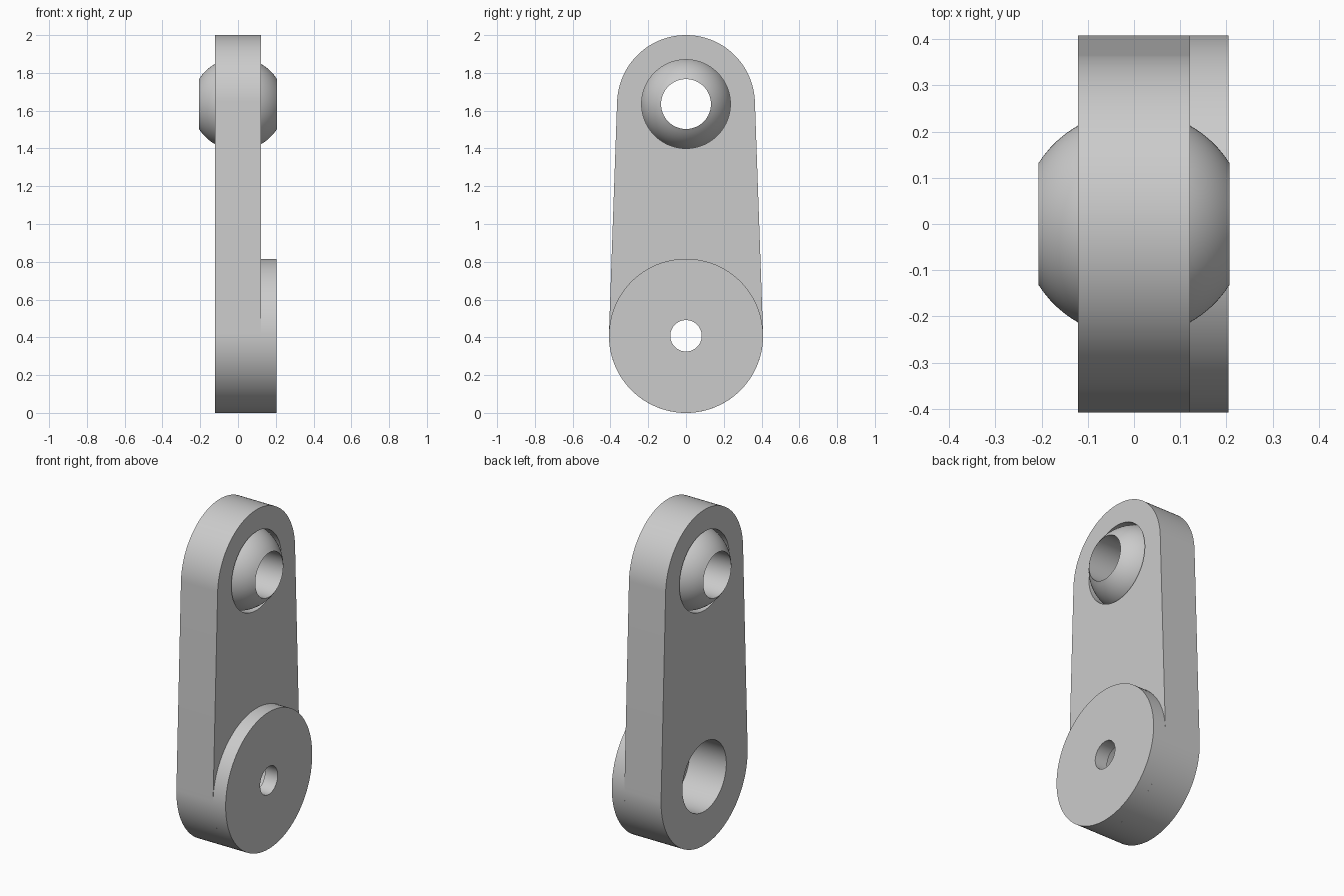
import bpy, bmesh
from math import sin, cos, pi, asin, radians
from mathutils import Matrix, Euler

cube = bpy.data.objects.get("Cube")
if cube:
    bpy.data.objects.remove(cube, do_unlink=True)

grey = bpy.data.materials.new("plain grey")
grey.use_nodes = True
colour = (0.6, 0.6, 0.6, 1)
grey.diffuse_color = colour
grey.node_tree.nodes["Principled BSDF"].inputs["Base Color"].default_value = colour

LOW, HIGH = 0.408, 1.635          # heights of the two pivot centres
R_LOW, R_HIGH = 0.408, 0.365      # end radii of the arm
HALF = 0.121                      # half thickness of the arm
FACE = 0.204                      # outer face of the end disc
BALL, BORE = 0.245, 0.132


def arc(z, radius, start=0, end=2 * pi, steps=96):
    """Points (y, z) along an arc; a full circle omits its repeated end."""
    count = steps if end - start >= 2 * pi else steps + 1
    angles = [start + (end - start) * i / steps for i in range(count)]
    return [(radius * cos(a), z + radius * sin(a)) for a in angles]


def finish(name, bm):
    mesh = bpy.data.meshes.new(name)
    bmesh.ops.remove_doubles(bm, verts=bm.verts, dist=1e-5)
    bmesh.ops.recalc_face_normals(bm, faces=bm.faces)
    bm.to_mesh(mesh)
    bm.free()
    mesh.materials.clear()
    mesh.materials.append(grey)
    obj = bpy.data.objects.new(name, mesh)
    bpy.context.collection.objects.link(obj)
    bpy.ops.object.select_all(action='DESELECT')
    obj.select_set(True)
    bpy.context.view_layer.objects.active = obj
    bpy.ops.object.shade_smooth_by_angle(angle=radians(30))
    return obj


def plate(name, loops, x0, x1):
    """Fill an outline with holes and extrude it from x0 to x1."""
    curve = bpy.data.curves.new(name + "_profile", 'CURVE')
    curve.dimensions = '2D'
    curve.fill_mode = 'BOTH'
    curve.extrude = (x1 - x0) / 2
    for loop in loops:
        spline = curve.splines.new('POLY')
        spline.points.add(len(loop) - 1)
        for point, (y, z) in zip(spline.points, loop):
            point.co = (y, z, 0, 1)
        spline.use_cyclic_u = True
    helper = bpy.data.objects.new(name + "_profile", curve)
    mesh = bpy.data.meshes.new_from_object(helper)
    bm = bmesh.new()
    bm.from_mesh(mesh)
    turn = Euler((pi / 2, 0, pi / 2)).to_matrix().to_4x4()
    bm.transform(Matrix.Translation(((x0 + x1) / 2, 0, 0)) @ turn)
    bpy.data.objects.remove(helper)
    bpy.data.curves.remove(curve)
    bpy.data.meshes.remove(mesh)
    return finish(name, bm)


# Arm: tapered outline tangent to both end arcs, with a socket and a recess
tilt = asin((R_LOW - R_HIGH) / (HIGH - LOW))
outline = (arc(HIGH, R_HIGH, tilt, pi - tilt, 64)
           + arc(LOW, R_LOW, pi - tilt, 2 * pi + tilt, 64))
plate("link_arm", [outline, arc(HIGH, 0.235), arc(LOW, 0.207)], -HALF, HALF)

# Raised end disc with a small bolt hole
plate("end_disc", [arc(LOW, R_LOW), arc(LOW, 0.083)], HALF, FACE)

# Swivel ball: a sphere band closed by a straight bore, spun about x
bm = bmesh.new()
limit = asin(BORE / BALL)
angles = [limit + (pi - 2 * limit) * i / 24 for i in range(25)]
ring = [bm.verts.new((BALL * cos(a), 0, BALL * sin(a))) for a in angles]
edges = [bm.edges.new((ring[i - 1], v)) for i, v in enumerate(ring)]
bmesh.ops.spin(bm, geom=ring + edges, cent=(0, 0, 0), axis=(1, 0, 0),
               angle=2 * pi, steps=96)
bm.transform(Matrix.Translation((0, 0, HIGH)))
finish("swivel_ball", bm)
